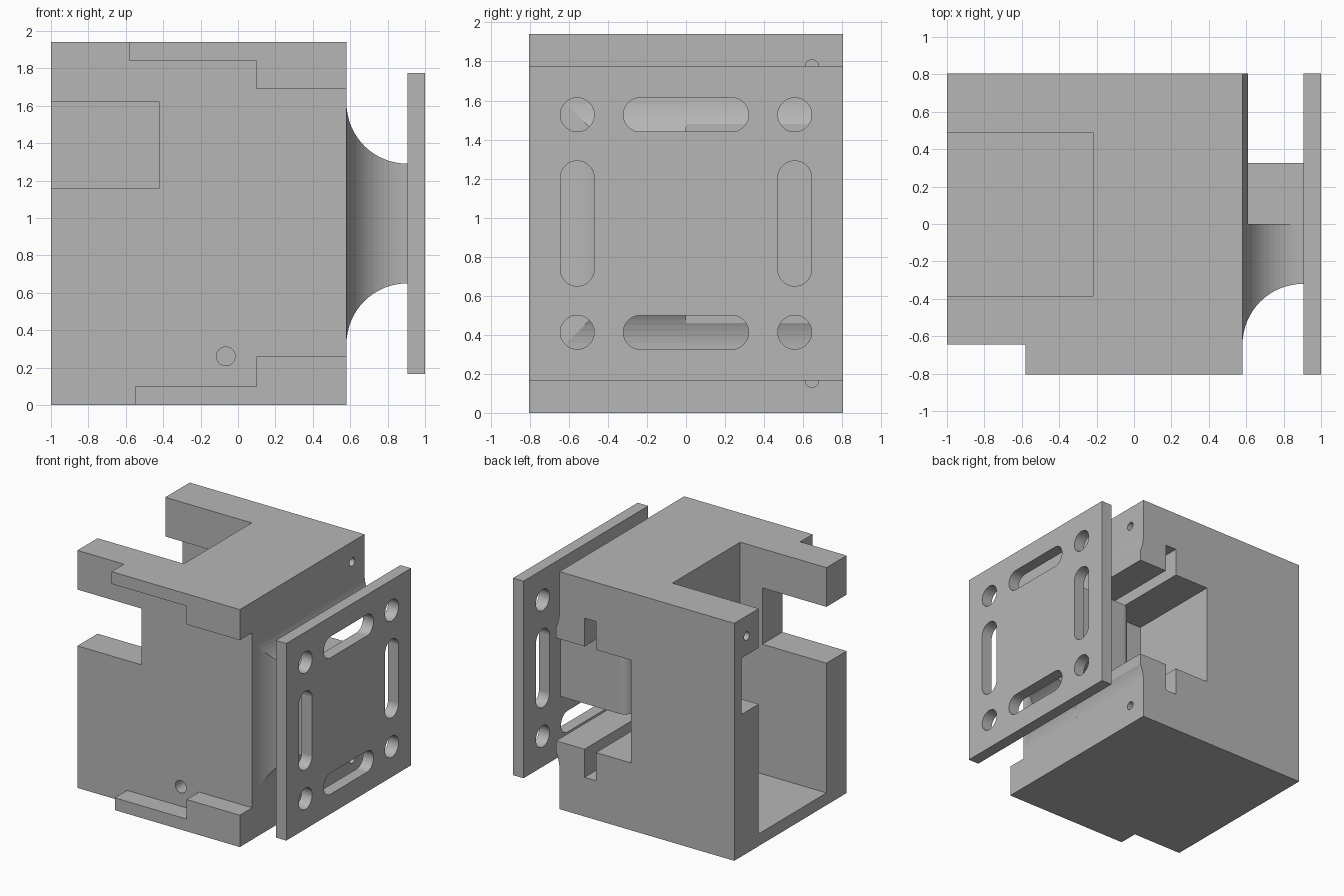
import bpy, bmesh, math
from mathutils import Matrix, Vector

if "Cube" in bpy.data.objects:
    bpy.data.objects.remove(bpy.data.objects["Cube"])

grey = bpy.data.materials.new("light_grey")
grey.diffuse_color = (0.47, 0.47, 0.47, 1)
grey.use_nodes = True
grey.node_tree.nodes["Principled BSDF"].inputs["Base Color"].default_value = grey.diffuse_color
MID = 0.97      # mid height of the neck and plate


def make(name, bm):
    bmesh.ops.recalc_face_normals(bm, faces=bm.faces)
    me = bpy.data.meshes.new(name)
    bm.to_mesh(me)
    bm.free()
    me.materials.append(grey)
    ob = bpy.data.objects.new(name, me)
    bpy.context.collection.objects.link(ob)
    return ob


def loft(name, rings):
    bm = bmesh.new()
    loops = [[bm.verts.new(p) for p in r] for r in rings]
    n = len(loops[0])
    for a, b in zip(loops, loops[1:]):
        for i in range(n):
            bm.faces.new((a[i], a[(i + 1) % n], b[(i + 1) % n], b[i]))
    bm.faces.new(loops[0])
    bm.faces.new(loops[-1])
    return make(name, bm)


def prism_y(name, pts, y0, y1):
    return loft(name, [[(x, y, z) for x, z in pts] for y in (y0, y1)])


def box(name, x0, x1, y0, y1, z0, z1):
    return prism_y(name, [(x0, z0), (x1, z0), (x1, z1), (x0, z1)], y0, y1)


def rod(start, end, r):
    a, b = Vector(start), Vector(end)
    bm = bmesh.new()
    bmesh.ops.create_cone(bm, cap_ends=True, segments=32, radius1=r, radius2=r, depth=(b - a).length)
    rot = (b - a).to_track_quat('Z', 'Y').to_matrix().to_4x4()
    bm.transform(Matrix.Translation((a + b) / 2) @ rot)
    return make("hole_cutter", bm)


def boolean(ob, other, op='DIFFERENCE'):
    m = ob.modifiers.new("bool", 'BOOLEAN')
    m.operation, m.object, m.solver = op, other, 'EXACT'
    bpy.context.view_layer.objects.active = ob
    bpy.ops.object.modifier_apply(modifier=m.name)
    bpy.data.objects.remove(other, do_unlink=True)


def flare_rings(x_end, front, back, steps):
    # square section that narrows from the body along a quarter round
    rings = []
    for i in range(-1, steps + 1):
        x = 0.5 if i < 0 else 0.58 + (x_end - 0.58) * (1 - math.cos(i / steps * math.pi / 2))
        h = 0.645 - math.sqrt(max(0, 0.325 ** 2 - (0.905 - max(x, 0.58)) ** 2))
        y0 = -h if front is None else front
        rings.append([(x, y0, MID - h), (x, back, MID - h), (x, back, MID + h), (x, y0, MID + h)])
    return rings


# Body: block with flared lip at the rear half
body = box("body", -1, 0.58, -0.805, 0.805, 0, 1.94)
boolean(body, loft("lip", flare_rings(0.61, 0.0, 0.805, 6)), 'UNION')

# Front recess leaving stepped flanges at top and bottom
boolean(body, prism_y("recess", [(-1.1, -.1), (-.55, -.1), (-.55, .1), (.1, .1), (.1, .26), (.7, .26),
        (.7, 1.69), (.1, 1.69), (.1, 1.84), (-.58, 1.84), (-.58, 2.1), (-1.1, 2.1)], -1, -0.645))
# Main cavity open to the top and left, and the window through the sides
boolean(body, box("cavity", -1.1, -0.22, -0.385, 0.49, 0.1, 2.1))
boolean(body, box("window", -1.1, -0.42, -1, 0.71, 1.16, 1.62))
# T-shaped slide slot from the back
half = [(0.8, 0.42), (0.353, 0.42), (0.353, 0.65), (0.25, 0.65), (0.25, 0.42), (-0.065, 0.42)]
slot = [(x, MID + z) for x, z in half] + [(x, MID - z) for x, z in reversed(half)]
boolean(body, prism_y("slot", slot, 0, 1))

# Screw holes
for s in (-1, 1):
    for x in (-0.84, 0.415):
        boolean(body, rod((x, 0.65, MID + s * 1.1), (x, 0.65, MID + s * 0.72), 0.033))
    boolean(body, rod((-0.065, -0.9, MID + s * 0.71), (-0.065, -0.42, MID + s * 0.71), 0.05))
    for x0, x1 in ((-1.1, -0.75), (0.7, 0.35)):
        boolean(body, rod((x0, 0.645, MID + s * 0.805), (x1, 0.645, MID + s * 0.805), 0.034))

# Neck: flared front half
loft("neck_flare", flare_rings(0.905, None, 0.0, 16))

# Tongue: rear half of the neck sliding in the slot, one rounded edge
R = 0.08
prof = [(0.905, 0.0), (0.905, 0.325)]
for i in range(9):
    a = math.pi / 2 * (1 + i / 8)
    prof.append((0.30 + R + R * math.cos(a), 0.325 - R + R * math.sin(a)))
prof.append((0.30, 0.0))
loft("neck_tongue", [[(x, y, z) for x, y in prof] for z in (MID - 0.32, MID + 0.32)])

# Mounting plate with round holes and long slots
plate = box("mounting_plate", 0.905, 1, -0.805, 0.805, MID - 0.805, MID + 0.805)
C, L, HR = 0.557, 0.234, 0.087


def obround(cy, cz, dy, dz):
    pts = []
    for i in range(32):
        a = 2 * math.pi * (i + 0.5) / 32
        c, s = math.cos(a), math.sin(a)
        pts.append((cy + HR * c + math.copysign(dy, c), cz + HR * s + math.copysign(dz, s)))
    return loft("slot_cutter", [[(x, y, z) for y, z in pts] for x in (0.8, 1.1)])


for s in (-1, 1):
    boolean(plate, obround(0, MID + s * C, L, 0))
    boolean(plate, obround(s * C, MID, 0, L))
    for t in (-1, 1):
        boolean(plate, obround(s * C, MID + t * C, 0, 0))
